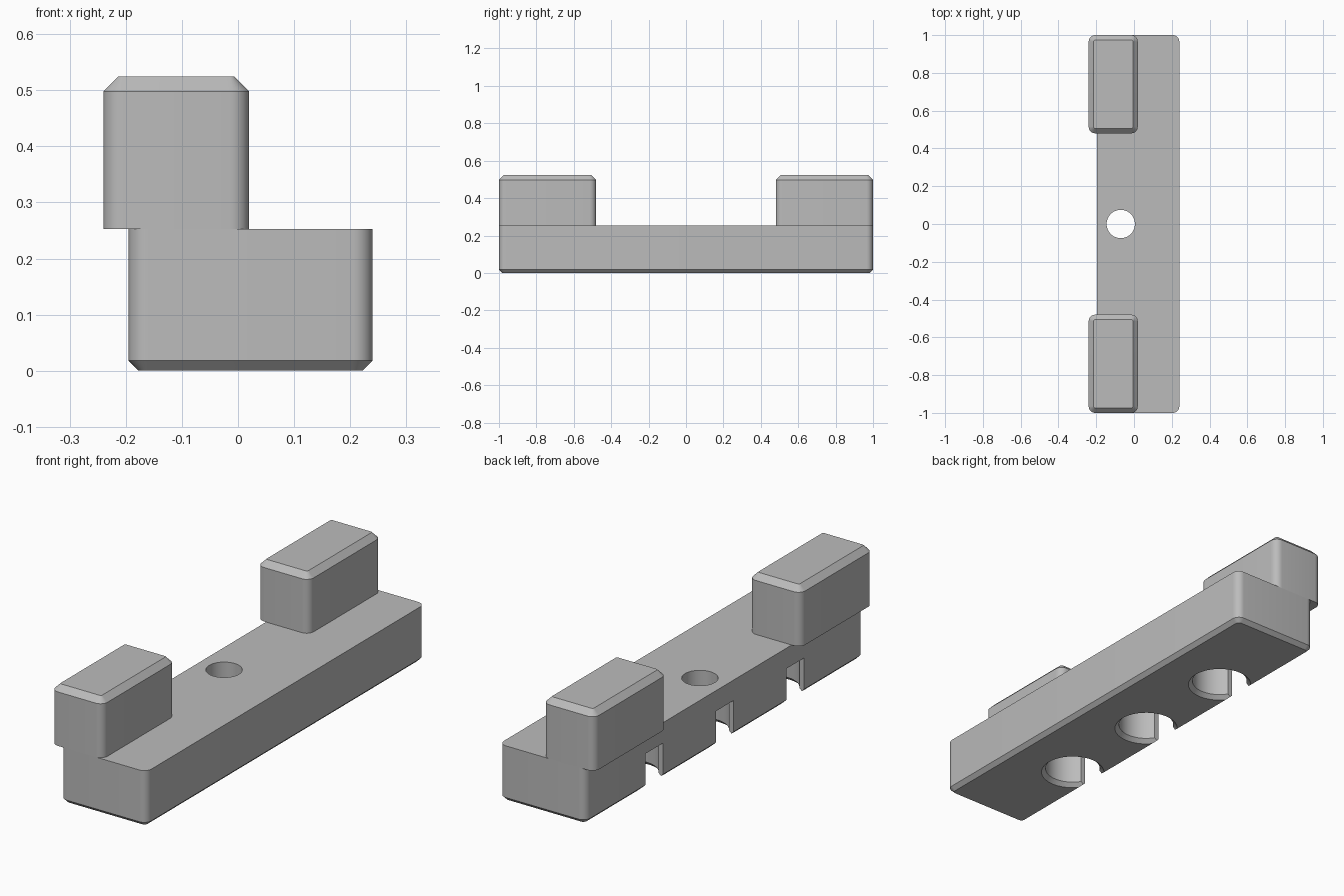
import bpy
import bmesh
from math import pi, cos, sin, asin, radians

if "Cube" in bpy.data.objects:
    bpy.data.objects.remove(bpy.data.objects["Cube"])

grey = bpy.data.materials.new("plain grey")
grey.use_nodes = True
grey.diffuse_color = (0.5, 0.5, 0.5, 1)
grey.node_tree.nodes["Principled BSDF"].inputs["Base Color"].default_value = (0.5, 0.5, 0.5, 1)


def rounded_rect(x0, x1, y0, y1, radius, inset, steps=8):
    """Counter-clockwise outline with rounded corners."""
    r = radius - inset
    corners = [(x1, y1, -1, -1), (x0, y1, 1, -1), (x0, y0, 1, 1), (x1, y0, -1, 1)]
    return [(cx + sx * radius + r * cos((q + i / steps) * pi / 2),
             cy + sy * radius + r * sin((q + i / steps) * pi / 2))
            for q, (cx, cy, sx, sy) in enumerate(corners) for i in range(steps + 1)]


def keyhole(cx, cy, radius, half_width, end_x, steps=48):
    """Counter-clockwise circle with a straight neck running to end_x on the -x side."""
    a = asin(half_width / radius)
    pts = [(end_x, cy - half_width)]
    for i in range(steps + 1):
        t = -pi + a + (2 * pi - 2 * a) * i / steps
        pts.append((cx + radius * cos(t), cy + radius * sin(t)))
    return pts + [(end_x, cy + half_width)]


def loft(name, rings):
    """Solid through a stack of (z, outline) rings, listed bottom to top."""
    bm = bmesh.new()
    loops = [[bm.verts.new((x, y, z)) for x, y in pts] for z, pts in rings]
    n = len(loops[0])
    for low, high in zip(loops, loops[1:]):
        for i in range(n):
            j = (i + 1) % n
            bm.faces.new((low[i], low[j], high[j], high[i]))
    bm.faces.new(loops[0][::-1])
    bm.faces.new(loops[-1])
    mesh = bpy.data.meshes.new(name)
    bm.to_mesh(mesh)
    bm.free()
    mesh.materials.append(grey)
    obj = bpy.data.objects.new(name, mesh)
    bpy.context.collection.objects.link(obj)
    return obj


def activate(obj):
    bpy.ops.object.select_all(action='DESELECT')
    obj.select_set(True)
    bpy.context.view_layer.objects.active = obj


def cut(target, cutter):
    cutter.hide_render = True
    mod = target.modifiers.new("cut", 'BOOLEAN')
    mod.operation, mod.solver, mod.object = 'DIFFERENCE', 'EXACT', cutter
    activate(target)
    bpy.ops.object.modifier_apply(modifier=mod.name)
    bpy.data.objects.remove(cutter)


TOP = 0.253      # top of the bar
HOLE_X = -0.07   # line of the hole centres

# Long bar with a chamfered underside
bar = loft("base_bar", [(z, rounded_rect(-0.195, 0.24, -1, 1, 0.035, inset))
                        for z, inset in ((0, 0.018), (0.018, 0), (TOP, 0))])

# Three round pockets underneath, each open to the side through a short neck
for y in (-0.505, 0, 0.505):
    cut(bar, loft("pocket_cutter", [(z, keyhole(HOLE_X, y, r, 0.063, -0.3))
                                    for z, r in ((-0.01, 0.148), (0.018, 0.12), (0.16, 0.12))]))

# Through hole in the middle
circle = [(HOLE_X + 0.075 * cos(i * pi / 24), 0.075 * sin(i * pi / 24)) for i in range(48)]
cut(bar, loft("hole_cutter", [(0.1, circle), (0.4, circle)]))

# Raised end blocks with chamfered tops
parts = [bar]
for name, y0, y1 in (("front_block", -1, -0.48), ("back_block", 0.48, 1)):
    parts.append(loft(name, [(z, rounded_rect(-0.24, 0.02, y0, y1, 0.035, inset))
                             for z, inset in ((TOP, 0), (0.498, 0), (0.524, 0.026))]))

for part in parts:
    activate(part)
    bpy.ops.object.shade_smooth_by_angle(angle=radians(30))
